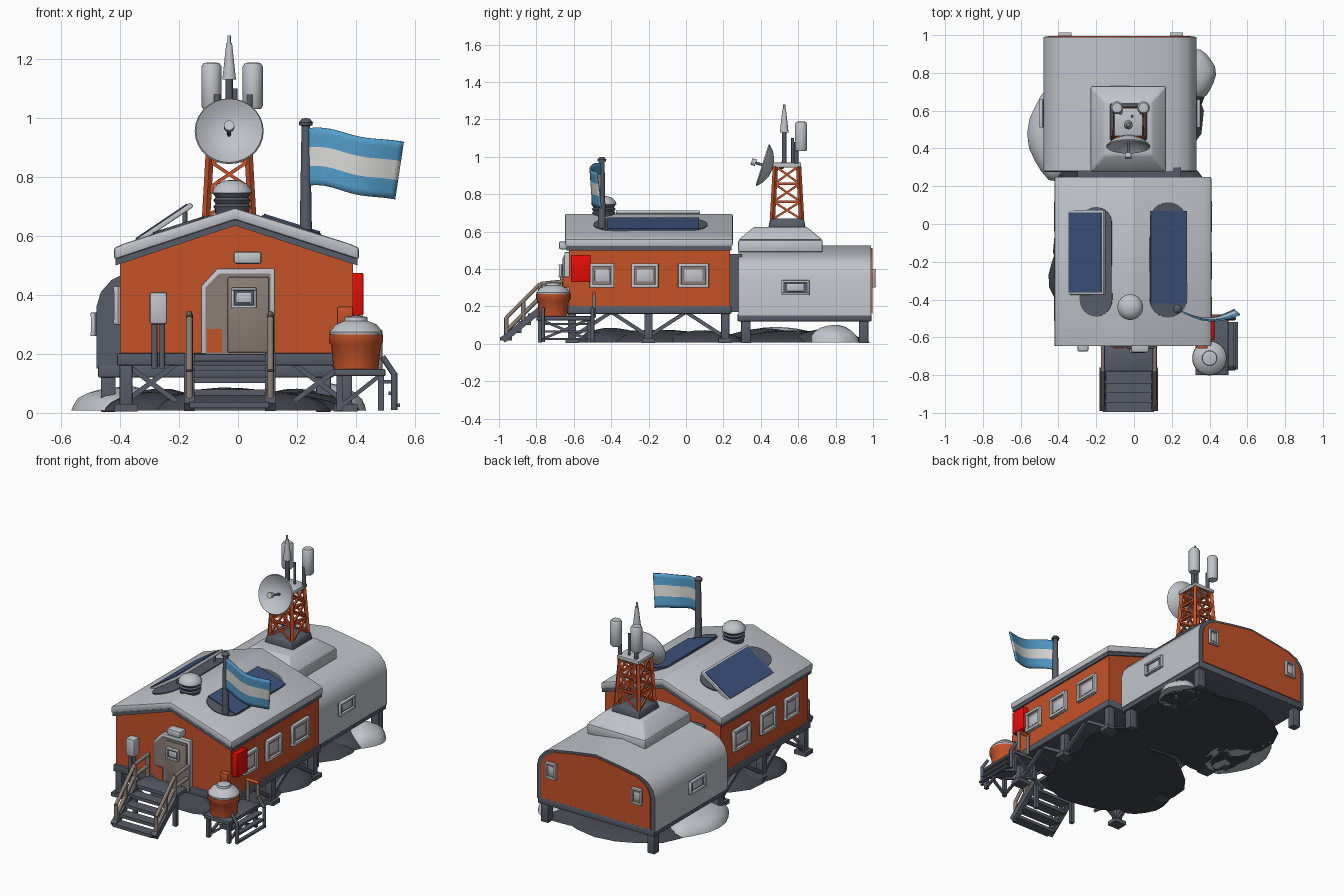
import bpy, bmesh, math, random
from mathutils import Vector, Matrix

random.seed(4)
if "Cube" in bpy.data.objects:
    bpy.data.objects.remove(bpy.data.objects["Cube"], do_unlink=True)


def material(name, r, g, b):
    m = bpy.data.materials.new(name)
    m.use_nodes = True
    m.diffuse_color = (r, g, b, 1)
    m.node_tree.nodes["Principled BSDF"].inputs["Base Color"].default_value = (r, g, b, 1)
    return m


ORANGE = material("orange_paint", .56, .085, .022)
SNOW = material("snow_grey", .53, .55, .59)
SLATE = material("slate_metal", .095, .108, .14)
ROCK = material("dark_rock", .055, .06, .075)
SOLAR = material("solar_blue", .045, .085, .2)
SKY = material("flag_blue", .09, .34, .6)
WHITE = material("flag_white", .72, .72, .7)
RED = material("red_box", .85, .004, .002)
TAUPE = material("taupe_panel", .26, .21, .18)


# Shared helpers
def finish(name, bm, *mats, angle=40):
    bmesh.ops.recalc_face_normals(bm, faces=bm.faces[:])
    me = bpy.data.meshes.new(name)
    bm.to_mesh(me)
    bm.free()
    for m in mats:
        me.materials.append(m)
    me.shade_smooth()
    me.set_sharp_from_angle(angle=math.radians(angle))
    ob = bpy.data.objects.new(name, me)
    bpy.context.collection.objects.link(ob)
    return ob


def box(name, x0, x1, y0, y1, z0, z1, mat, bevel=0, matrix=None):
    bm = bmesh.new()
    size = Matrix.Diagonal((x1 - x0, y1 - y0, z1 - z0, 1))
    mid = Matrix.Translation(((x0 + x1) / 2, (y0 + y1) / 2, (z0 + z1) / 2))
    bmesh.ops.create_cube(bm, size=1, matrix=(matrix or Matrix()) @ mid @ size)
    if bevel:
        bmesh.ops.bevel(bm, geom=bm.edges[:], offset=bevel, segments=2, affect='EDGES', profile=.5)
    return finish(name, bm, mat)


def prism(name, profile, y0, y1, mat, end_mat=None, bevel=0):
    bm = bmesh.new()
    face = bm.faces.new([bm.verts.new((x, y0, z)) for x, z in profile])
    ext = bmesh.ops.extrude_face_region(bm, geom=[face])
    bmesh.ops.translate(bm, vec=(0, y1 - y0, 0), verts=[v for v in ext["geom"] if isinstance(v, bmesh.types.BMVert)])
    bm.normal_update()
    for f in bm.faces:
        f.material_index = int(abs(f.normal.y) > .9)
    if bevel:
        bmesh.ops.bevel(bm, geom=bm.edges[:], offset=bevel, segments=2, affect='EDGES', profile=.5)
    return finish(name, bm, mat, end_mat or mat, angle=30)


def rod(name, p, q, r, mat, sides=8, r2=None):
    p, q = Vector(p), Vector(q)
    bm = bmesh.new()
    turn = (q - p).to_track_quat('Z', 'Y').to_matrix().to_4x4()
    bmesh.ops.create_cone(bm, cap_ends=True, segments=sides, radius1=r, radius2=r if r2 is None else r2,
                          depth=(q - p).length,
                          matrix=Matrix.Translation((p + q) / 2) @ turn @ Matrix.Rotation(math.pi / 4, 4, 'Z'))
    return finish(name, bm, mat, angle=50)


def lathe(name, profile, matrix, mat, sides=24):
    bm = bmesh.new()
    rings = [[bm.verts.new(matrix @ Vector((r * math.cos(a), r * math.sin(a), z)))
              for a in (2 * math.pi * i / sides for i in range(sides))] for r, z in profile]
    for a, b in zip(rings, rings[1:]):
        for i in range(sides):
            j = (i + 1) % sides
            bm.faces.new((a[i], a[j], b[j], b[i]))
    bmesh.ops.remove_doubles(bm, verts=bm.verts[:], dist=.0005)
    return finish(name, bm, mat)


def lump(name, x, y, rx, ry, h, mat):
    bm = bmesh.new()
    bmesh.ops.create_icosphere(bm, subdivisions=3, radius=1)
    for v in bm.verts:
        k = 1 + .05 * math.sin(5 * v.co.x + 9 * x) * math.cos(4 * v.co.y + 7 * y)
        v.co = (x + rx * k * v.co.x, y + ry * k * v.co.y, max(.008, h * k * v.co.z))
    return finish(name, bm, mat, angle=60)


def window(name, c, w, h, axis, pane=TAUPE, bar=.018):
    # Frame bars and pane around centre c; axis is the wall's facing axis
    def slab(part, u0, u1, v0, v1, t, mat):
        a, b = (c[0], c[1]) if axis == 'x' else (c[1], c[0])
        d, s = (a - t, a + t), (b + u0, b + u1)
        xy = d + s if axis == 'x' else s + d
        box(name + part, *xy, c[2] + v0, c[2] + v1, mat, .004 if mat is SNOW else 0)
    w, h = w / 2, h / 2
    slab("_pane", -w, w, -h, h, .004, pane)
    slab("_inner", -w * .6, w * .6, -h * .5, h * .5, .006, SLATE if pane is SNOW else SNOW)
    for s in (-1, 1):
        slab("_jamb", *sorted((s * w, s * (w - bar))), -h, h, .016, SNOW)
        slab("_sill", -w, w, *sorted((s * h, s * (h - bar))), .018, SNOW)


# Main cabin
prism("cabin_walls", [(-.40, .19), (-.40, .51), (-.01, .645), (.39, .51), (.39, .19)], -.625, .235, ORANGE)
prism("roof_trim", [(-.415, .50), (-.415, .525), (-.01, .665), (.405, .525), (.405, .50), (-.01, .635)], -.638, .243, SLATE)
prism("roof_snow", [(-.42, .52), (-.42, .56), (-.385, .575), (-.01, .695), (.375, .575), (.41, .56), (.41, .52), (-.01, .655)],
      -.647, .25, SNOW, bevel=.008)
box("cabin_floor_frame", -.41, .40, -.64, .243, .16, .203, SLATE, .006)
for x in (-.405, .395):
    for y, w in ((-.45, .13), (-.22, .145), (.04, .165)):
        window("cabin_window", (x, y, .365), w, .13, 'x')
for x in (-.38, .365):
    for y in (-.61, -.2, .21):
        box("cabin_leg", x - .022, x + .022, y - .022, y + .022, .01, .17, SLATE, .004)
        box("cabin_foot", x - .04, x + .04, y - .035, y + .035, .005, .03, SLATE)
    for y0, y1 in ((-.6, -.4), (-.2, -.4), (-.2, 0), (.2, 0)):
        rod("cabin_brace", (x, y0, .04), (x, y1, .17), .014, SLATE, 4)
for s in (-1, 1):
    for x0, x1 in ((.37, .2), (.2, .37)):
        rod("front_brace", (s * x0 - .01, -.61, .04), (s * x1 - .01, -.61, .165), .012, SLATE, 4)

# Roof solar panels
slope = Matrix.Translation((.18, -.19, .632)) @ Matrix.Rotation(math.radians(17.5), 4, 'Y')
mirror_slope = Matrix.Translation((-.2, -.2, .632)) @ Matrix.Rotation(math.radians(-17.5), 4, 'Y')
for m, w in ((slope, .105), (mirror_slope, .09)):
    bm = bmesh.new()
    bmesh.ops.create_cone(bm, cap_ends=True, segments=24, radius1=w, radius2=w, depth=.008)
    for v in bm.verts:
        v.co.y += .2 if v.co.y > 0 else -.2
    bm.transform(m @ Matrix.Translation((0, 0, .004)))
    finish("roof_bare_patch", bm, SLATE)
box("flush_solar_panel", -.1, .1, -.23, .26, .006, .014, SOLAR, 0, slope)
tilt = Matrix.Translation((-.255, -.15, .643)) @ Matrix.Rotation(math.radians(-34), 4, 'Y')
box("tilted_panel_frame", -.118, .118, -.225, .225, -.012, .006, SNOW, .004, tilt)
box("tilted_solar_panel", -.105, .105, -.212, .212, .004, .010, SOLAR, 0, tilt)
for y in (-.33, .03):
    rod("panel_strut", (-.18, y, .62), (-.18, y, .69), .008, SLATE)

# Roof vent
vent = Matrix.Translation((-.02, -.44, 0))
lathe("vent_drum", [(.055, .64)] + [(r, z) for k in range(3) for r, z in ((.058, .69 + .022 * k), (.064, .70 + .022 * k), (.055, .708 + .022 * k))], vent, SLATE)
lathe("vent_cap", [(0, .745), (.068, .745), (.066, .757), (.05, .777), (.025, .788), (0, .79)], vent, SNOW)

# Flag and pole
rod("flag_pole", (.23, -.45, .58), (.23, -.45, .98), .022, SLATE, 12, .015)
lathe("pole_cap", [(0, .97), (.022, .975), (.024, .985), (.014, .997), (0, 1)], Matrix.Translation((.23, -.45, 0)), SLATE, 12)
bm = bmesh.new()
bmesh.ops.create_grid(bm, x_segments=18, y_segments=9, size=.5)
for f in bm.faces:
    f.material_index = int(abs(f.calc_center_median().y) < 1 / 6)
for v in bm.verts:
    u, t = v.co.x + .5, v.co.y + .5
    v.co = (.235 + .325 * u - .03 * u * (1 - t), -.45 - .045 * math.sin(math.pi * u) - .025 * u * t,
            .77 + .195 * t - .045 * u + .012 * math.sin(7 * u) * (1 - u))
flag = finish("flag_cloth", bm, SKY, WHITE)
flag.modifiers.new("thickness", 'SOLIDIFY').thickness = .008

# Front door and wall fittings
prism("door_surround", [(-.125, .2), (-.125, .43), (-.07, .49), (.125, .49), (.125, .2)], -.65, -.62, SNOW, bevel=.004)
prism("door_recess", [(-.11, .2), (-.11, .425), (-.065, .472), (.11, .472), (.11, .2)], -.655, -.63, TAUPE)
box("door_leaf", -.035, .105, -.661, -.65, .205, .46, TAUPE, .003)
box("door_kick_panel", -.105, -.055, -.66, -.65, .205, .285, ORANGE)
window("door_window", (.02, -.664, .39), .085, .07, 'y', SLATE, .01)
box("door_lamp", -.015, .08, -.68, -.62, .505, .547, SNOW, .01)
box("meter_box", -.3, -.24, -.675, -.62, .3, .41, SNOW, .01)
for x in (-.283, -.257):
    rod("meter_conduit", (x, -.65, .15), (x, -.65, .31), .01, SLATE)
box("red_cabinet", .385, .425, -.615, -.51, .33, .475, RED, .004)
box("corner_duct", .335, .39, -.66, -.62, .3, .36, ORANGE, .006)

# Front stairs
box("stair_landing", -.17, .11, -.78, -.63, .175, .2, SLATE, .004)
for i in range(4):
    y, z = -.81 - .05 * i, .155 - .042 * i
    box("stair_tread", -.165, .105, y - .035, y + .03, z - .012, z + .008, SLATE)
for x in (-.165, .11):
    rod("stair_stringer", (x, -.98, .02), (x, -.77, .19), .025, SLATE, 4)
    rod("landing_leg", (x, -.77, .01), (x, -.77, .19), .016, SLATE, 4)
    for dz in (0, -.07):
        rod("sloped_rail", (x, -.96, .14 + dz), (x, -.78, .32 + dz), .011, TAUPE)
        rod("level_rail", (x, -.78, .32 + dz), (x, -.64, .335 + dz), .011, TAUPE)
    for y, z0, z1 in ((-.96, .02, .14), (-.87, .1, .23), (-.78, .18, .32), (-.65, .18, .335)):
        rod("rail_post", (x, y, z0), (x, y, z1), .012, TAUPE)

# Tank on its side platform
box("tank_platform", .325, .5, -.8, -.5, .125, .148, SLATE, .004)
for x in (.345, .485):
    for y in (-.78, -.52):
        rod("platform_leg", (x, y, .008), (x, y, .13), .015, SLATE, 4)
    rod("platform_brace", (x, -.78, .02), (x, -.52, .13), .01, SLATE, 4)
    rod("platform_brace", (x, -.52, .02), (x, -.78, .13), .01, SLATE, 4)
for y in (-.78, -.52):
    rod("platform_brace", (.345, y, .02), (.485, y, .13), .01, SLATE, 4)
tank = Matrix.Translation((.4, -.71, 0))
lathe("tank_body", [(0, .147), (.076, .147), (.084, .23), (.092, .24), (.092, .265), (0, .265)], tank, ORANGE)
lathe("tank_lid", [(0, .26), (.088, .262), (.09, .275), (.07, .3), (.04, .312), (.038, .325), (0, .332)], tank, SNOW)
for i in range(3):
    box("side_step", .49 + .02 * i, .53 + .01 * i, -.77, -.52, .1 - .04 * i, .112 - .04 * i, SLATE)
for y in (-.765, -.5):
    rod("side_rail", (.49, y, .19), (.53, y, .13), .01, SLATE)
    rod("side_rail_post", (.53, y, .01), (.53, y, .135), .011, SLATE)
for x in (.41, .48):
    rod("platform_rail_post", (x, -.49, .14), (x, -.49, .27), .01, TAUPE)
rod("platform_rail", (.4, -.49, .27), (.49, -.49, .27), .01, ORANGE)

# Rear module
half = [(.405, .15), (.405, .36), (.39, .41), (.355, .45), (.3, .477), (.15, .503)]


def shell(k):
    pts = half + [(0, .525)] + [(-x, z) for x, z in reversed(half)]
    return [(-.075 + x * k, .33 + (z - .33) * k) for x, z in pts]


prism("module_shell", shell(1), .28, .99, SNOW, SLATE)
prism("module_end_panel", shell(.93), .98, .996, ORANGE)
for x in (.225, -.365):
    window("module_end_window", (x, .997, .35), .07, .1, 'y', TAUPE, .012)
for x in (.333, -.483):
    window("module_window", (x, .585, .3), .15, .08, 'x', SLATE, .014)
box("module_floor_frame", -.475, .325, .275, .992, .12, .16, SLATE, .006)
for x in (-.44, .29):
    for y in (.32, .95):
        box("module_leg", x - .025, x + .025, y - .025, y + .025, .003, .13, SLATE, .004)
box("link_passage", -.3, .25, .22, .3, .17, .48, SLATE)

# Tower base, stacked as sloped caps
for name, z0, z1, a, b, mat in (("mast_slab", .49, .555, .2, .2, SNOW), ("mast_slope", .555, .625, .2, .125, SNOW),
                                ("mast_plinth", .62, .67, .1, .09, SLATE)):
    bm = bmesh.new()
    bmesh.ops.create_cone(bm, cap_ends=True, segments=4, radius1=a * 2 ** .5, radius2=b * 2 ** .5, depth=z1 - z0,
                          matrix=Matrix.Translation((-.03, .505 if a > .15 else .54, (z0 + z1) / 2))
                          @ Matrix.Diagonal((1, 1.13 if a > .15 else 1, 1, 1)) @ Matrix.Rotation(math.pi / 4, 4, 'Z'))
    bmesh.ops.bevel(bm, geom=bm.edges[:], offset=.01, segments=2, affect='EDGES', profile=.5)
    finish(name, bm, mat)


# Lattice tower
def corner(i, t):
    r = .078 - .016 * t
    sx, sy = ((-1, -1), (1, -1), (1, 1), (-1, 1))[i % 4]
    return (-.03 + sx * r, .54 + sy * r, .665 + .285 * t)


for i in range(4):
    rod("tower_leg", corner(i, 0), corner(i, 1), .014, ORANGE, 4)
    for k in range(3):
        a, b = k / 3, (k + 1) / 3
        rod("tower_brace", corner(i, a), corner(i + 1, b), .008, ORANGE, 4)
        rod("tower_brace", corner(i + 1, a), corner(i, b), .008, ORANGE, 4)
        rod("tower_ring", corner(i, b), corner(i + 1, b), .009, ORANGE, 4)
box("tower_deck", -.105, .045, .465, .615, .945, .968, SNOW, .004)

# Antennas and dish
rod("centre_mast", (-.03, .525, .96), (-.03, .525, 1.15), .013, SLATE)
rod("centre_spike", (-.03, .525, 1.13), (-.03, .525, 1.255), .024, SNOW, 12, .01)
rod("spike_tip", (-.03, .525, 1.25), (-.03, .525, 1.28), .006, SNOW)
rod("short_whip", (-.01, .57, .96), (-.01, .57, 1.1), .008, SLATE)
for x in (-.09, .05):
    lathe("drum_antenna", [(0, 1.03), (.028, 1.03), (.034, 1.04), (.034, 1.175), (.026, 1.187), (0, 1.188)],
          Matrix.Translation((x, .615, 0)), SNOW, 14)
    rod("drum_post", (x * .8, .59, .96), (x * .8, .59, 1.08), .012, SLATE)
aim = Matrix.Translation((-.03, .445, .945)) @ Vector((0, -.95, .3)).to_track_quat('Z', 'Y').to_matrix().to_4x4()
lathe("dish", [(0, -.02), (.05, -.012), (.09, .008), (.117, .034), (.113, .04), (.085, .018), (.045, 0), (0, -.006)], aim, SNOW, 28)
rod("dish_feed", aim @ Vector((0, 0, -.01)), aim @ Vector((0, 0, .085)), .007, SLATE)
rod("dish_feed_head", aim @ Vector((0, 0, .075)), aim @ Vector((0, 0, .1)), .018, SNOW, 10)
rod("dish_bracket", aim @ Vector((0, 0, -.015)), (-.03, .52, .955), .018, SLATE)

# Rocky ground and snow drifts
for x, y, rx, ry, h in ((-.02, -.15, .4, .35, .075), (-.06, .6, .42, .38, .07), (-.3, -.27, .15, .2, .07),
                        (.22, .1, .19, .22, .07), (-.28, .42, .2, .24, .08), (.2, .75, .19, .2, .08), (0, -.4, .3, .18, .085)):
    lump("rock", x, y, rx, ry, h, ROCK)
lump("left_snow_drift", -.4, .48, .16, .25, .09, SNOW)
lump("right_snow_drift", .31, .79, .12, .135, .1, SNOW)
